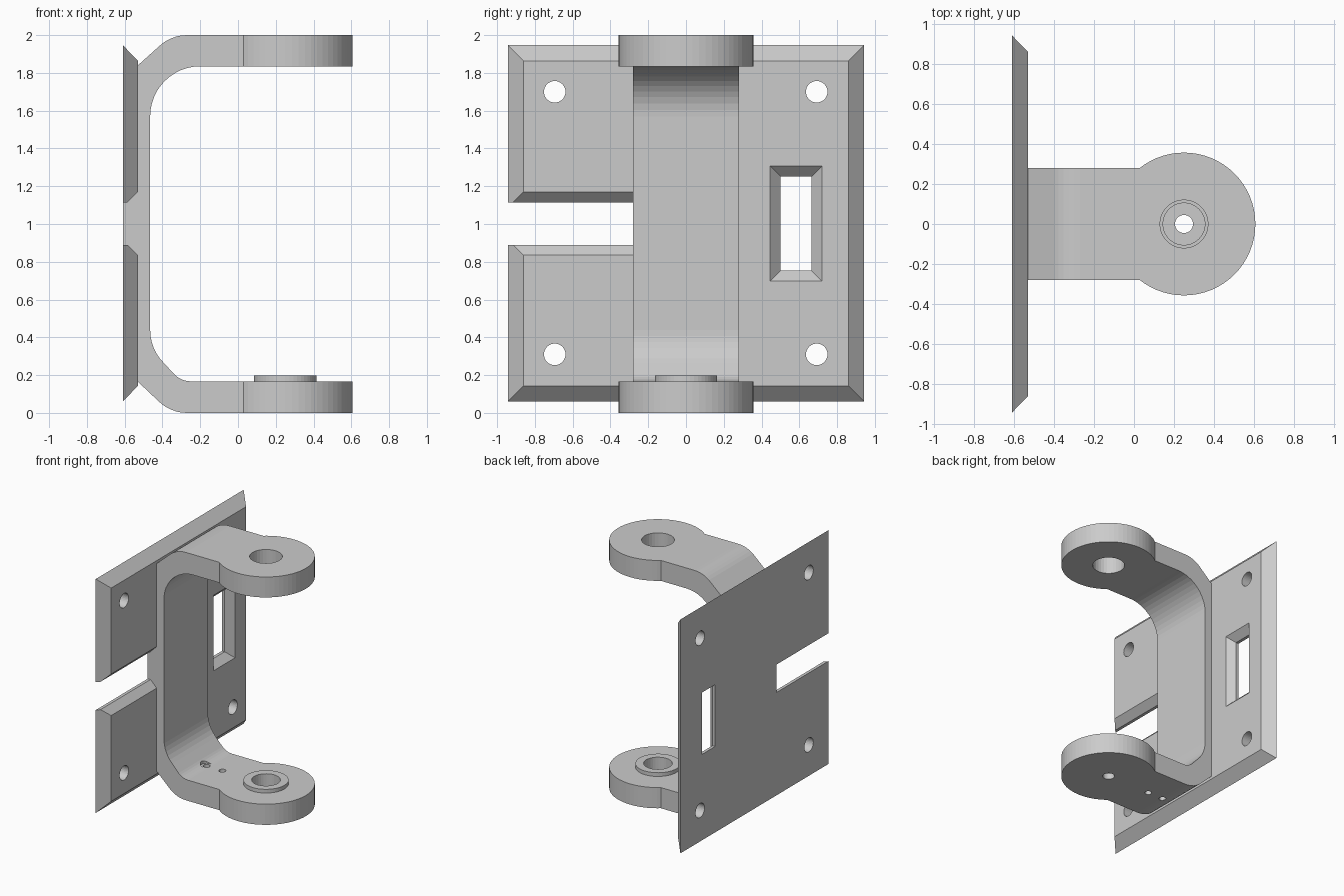
import bpy, bmesh
from math import sin, cos, pi, radians

if "Cube" in bpy.data.objects:
    bpy.data.objects.remove(bpy.data.objects["Cube"])


def new_obj(name, bm):
    bmesh.ops.recalc_face_normals(bm, faces=bm.faces[:])
    mesh = bpy.data.meshes.new(name)
    bm.to_mesh(mesh)
    bm.free()
    ob = bpy.data.objects.new(name, mesh)
    bpy.context.collection.objects.link(ob)
    return ob


def frustum(name, xa, ra, xb, rb):
    """Solid between two y/z rectangles (y0, y1, z0, z1) at x = xa and x = xb."""
    bm = bmesh.new()
    for x, (y0, y1, z0, z1) in ((xa, ra), (xb, rb)):
        for y in (y0, y1):
            for z in (z0, z1):
                bm.verts.new((x, y, z))
    bmesh.ops.convex_hull(bm, input=bm.verts[:])
    bmesh.ops.dissolve_limit(bm, angle_limit=0.01, verts=bm.verts[:], edges=bm.edges[:])
    return new_obj(name, bm)


def cyl(name, r, loc, h, axis="Z", n=48):
    """Cylinder starting at loc and running h along the axis."""
    rot = (0, pi / 2, 0) if axis == "X" else (0, 0, 0)
    c = list(loc)
    c["XYZ".index(axis)] += h / 2
    bpy.ops.mesh.primitive_cylinder_add(vertices=n, radius=r, depth=h, location=c, rotation=rot)
    ob = bpy.context.object
    ob.name = name
    return ob


def boolean(target, other, op):
    m = target.modifiers.new("bool", "BOOLEAN")
    m.operation, m.object, m.solver = op, other, "EXACT"
    bpy.context.view_layer.objects.active = target
    bpy.ops.object.modifier_apply(modifier=m.name)
    bpy.data.objects.remove(other)


def arc(cx, cz, r, a0, a1, n):
    return [(cx + r * cos(radians(a0 + (a1 - a0) * i / n)),
             cz + r * sin(radians(a0 + (a1 - a0) * i / n))) for i in range(n + 1)]


# wall plate with bevelled rim
plate = frustum("hinge_bracket", -0.61, (-0.943, 0.943, 0.06, 1.947),
                -0.53, (-0.86, 0.86, 0.143, 1.864))

# open slot and window: straight at the back, chamfered towards the front
for y0, y1, z0, z1, c in ((-1.2, -0.28, 0.89, 1.115, 0), (0.5, 0.665, 0.753, 1.252, 1)):
    rect = (y0, y1, z0, z1)
    boolean(plate, frustum("cut", -0.7, rect, -0.5, rect), "DIFFERENCE")
    d = 0.085
    wide = (y0 - d * c, y1 + d * c, z0 - d, z1 + d)
    boolean(plate, frustum("cut", -0.585, rect, -0.5, wide), "DIFFERENCE")

# mounting screw holes
for y in (-0.695, 0.692):
    for z in (0.31, 1.70):
        boolean(plate, cyl("cut", 0.057, (-0.7, y, z), 0.3, "X", 32), "DIFFERENCE")

# C-shaped strap, swept across its width
outer = ([(0.06, 2.0)] + arc(-0.27, 1.785, 0.215, 90, 135, 6) + [(-0.53, 1.84), (-0.53, 0.165)]
         + arc(-0.27, 0.215, 0.215, 225, 270, 6) + [(0.06, 0.0)])
inner = ([(0.06, 0.167)] + arc(-0.25, 0.287, 0.12, 270, 225, 5) + arc(-0.215, 0.44, 0.25, 225, 180, 6)
         + arc(-0.2, 1.57, 0.265, 180, 90, 12) + [(0.06, 1.835)])
bm = bmesh.new()
face = bm.faces.new([bm.verts.new((x, -0.28, z)) for x, z in outer + inner])
ext = bmesh.ops.extrude_face_region(bm, geom=[face])["geom"]
bmesh.ops.translate(bm, vec=(0, 0.56, 0), verts=[v for v in ext if isinstance(v, bmesh.types.BMVert)])
strap = new_obj("strap", bm)

# round pivot lugs and the raised collar on the lower one
boolean(strap, cyl("lower_lug", 0.357, (0.25, 0, 0), 0.167, n=64), "UNION")
boolean(strap, cyl("upper_lug", 0.357, (0.25, 0, 1.835), 0.165, n=64), "UNION")
boolean(strap, cyl("collar", 0.165, (0.25, 0, 0.1), 0.097), "UNION")

# pivot bores, then the two small screw holes with a spot face on the bend
for r, x, z, h in ((0.12, 0.25, 1.7, 0.5), (0.105, 0.25, 0.05, 0.4), (0.045, 0.25, -0.1, 0.3),
                   (0.026, -0.14, -0.1, 0.4), (0.026, -0.28, -0.1, 0.4), (0.045, -0.28, 0.168, 0.2)):
    boolean(strap, cyl("cut", r, (x, 0, z), h, n=32), "DIFFERENCE")

boolean(plate, strap, "UNION")
